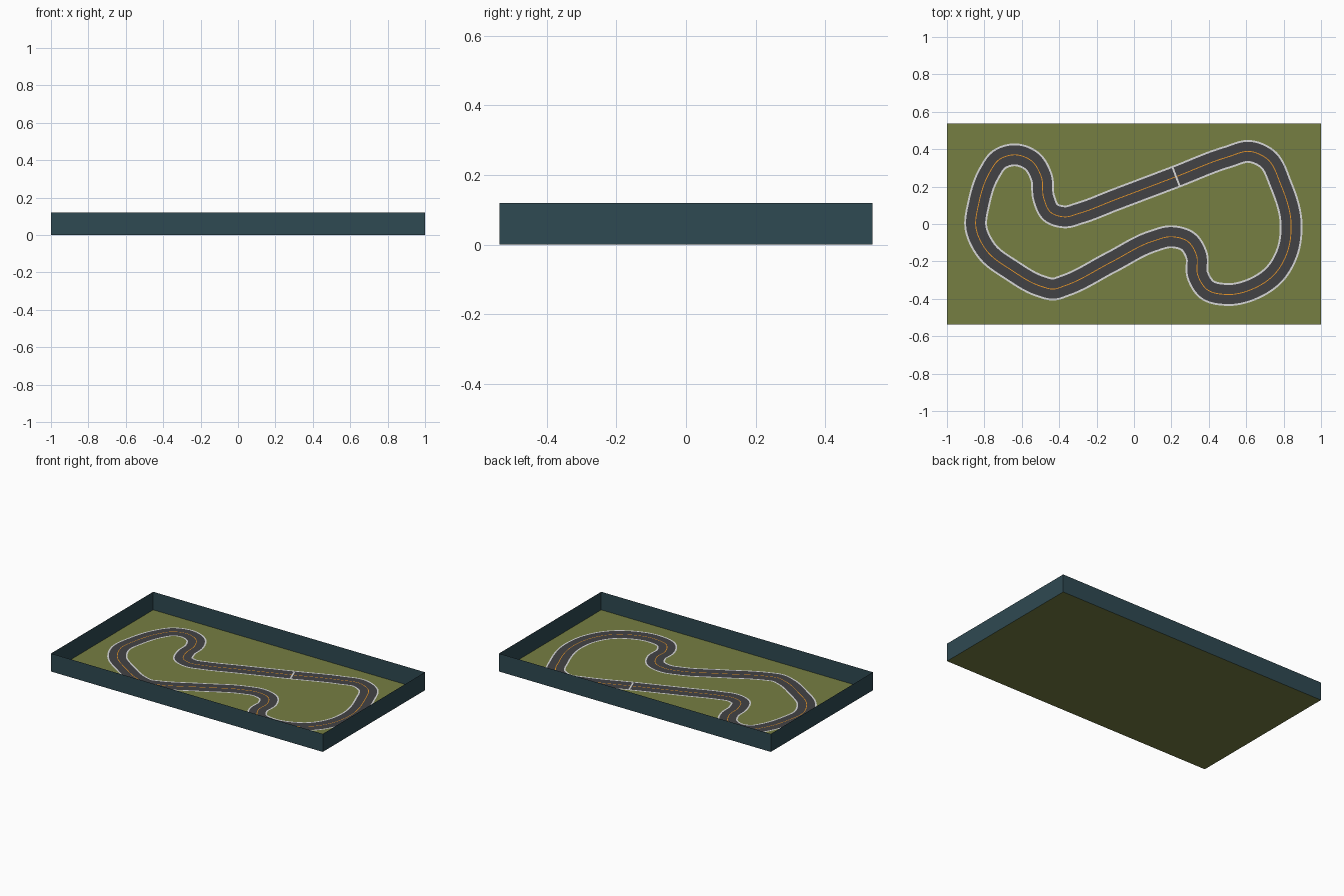
import bpy
from mathutils import Vector

if "Cube" in bpy.data.objects:
    bpy.data.objects.remove(bpy.data.objects["Cube"])


def material(name, rgb):
    m = bpy.data.materials.new(name)
    m.diffuse_color = (*rgb, 1)
    m.use_nodes = True
    m.node_tree.nodes["Principled BSDF"].inputs["Base Color"].default_value = m.diffuse_color
    return m


grass = material("olive grass", (0.18, 0.21, 0.055))
teal = material("dark teal", (0.028, 0.068, 0.085))
asphalt = material("asphalt grey", (0.055, 0.055, 0.06))
white = material("line white", (0.68, 0.68, 0.68))
orange = material("line orange", (0.80, 0.30, 0.02))


def add_mesh(name, verts, faces, mat):
    me = bpy.data.meshes.new(name)
    me.from_pydata(verts, [], faces)
    me.materials.append(mat)
    ob = bpy.data.objects.new(name, me)
    bpy.context.collection.objects.link(ob)
    return ob


# Ground sheet and the four thin walls around it
X, Y, H = 1.0, 0.537, 0.12
corners = [(-X, -Y), (X, -Y), (X, Y), (-X, Y)]
add_mesh("ground", [(x, y, 0) for x, y in corners], [(0, 1, 2, 3)], grass)
add_mesh("surround_wall",
         [(x, y, z) for z in (0, H) for x, y in corners],
         [(i, (i + 1) % 4, 4 + (i + 1) % 4, 4 + i) for i in range(4)], teal)

# Track centre line, clockwise from the bottom of the start straight
path = [(-0.29, 0.058), (-0.1, 0.13), (0.225, 0.253), (0.50, 0.358),
        (0.62, 0.388), (0.71, 0.35), (0.785, 0.21), (0.84, 0.0),
        (0.82, -0.15), (0.75, -0.27), (0.64, -0.345), (0.50, -0.377),
        (0.39, -0.35), (0.34, -0.27), (0.335, -0.17), (0.29, -0.095),
        (0.20, -0.068), (0.10, -0.092), (-0.12, -0.203), (-0.37, -0.33),
        (-0.43, -0.348), (-0.50, -0.332), (-0.65, -0.25), (-0.79, -0.14),
        (-0.845, -0.02), (-0.83, 0.11), (-0.775, 0.27), (-0.72, 0.345),
        (-0.635, 0.37), (-0.545, 0.335), (-0.495, 0.25), (-0.483, 0.14),
        (-0.445, 0.062), (-0.37, 0.038)]


def smooth_loop(points, steps=10):
    # closed spline with spacing-aware tangents
    p = [Vector(q) for q in points]
    n, out = len(p), []

    def slope(i):
        a, b, c = p[i - 1], p[i], p[(i + 1) % n]
        d0, d1 = (b - a).length, (c - b).length
        return ((b - a) / d0 * d1 + (c - b) / d1 * d0) / (d0 + d1)

    for i in range(n):
        j = (i + 1) % n
        d = (p[j] - p[i]).length
        m0, m1 = slope(i) * d, slope(j) * d
        for k in range(steps):
            t = k / steps
            out.append(p[i] * (2*t**3 - 3*t**2 + 1) + m0 * (t**3 - 2*t**2 + t)
                       + p[j] * (3*t**2 - 2*t**3) + m1 * (t**3 - t**2))
    return out


centre = smooth_loop(path)
N = len(centre)


def ribbon(name, inner, outer, z, mat):
    # flat strip between two offsets from the centre line
    verts = []
    for i in range(N):
        d = (centre[(i + 1) % N] - centre[i - 1]).normalized()
        left = Vector((-d.y, d.x))
        for off in (inner, outer):
            q = centre[i] + left * off
            verts.append((q.x, q.y, z))
    faces = [(2*i, 2*i + 1, 2*((i + 1) % N) + 1, 2*((i + 1) % N))
             for i in range(N)]
    ob = add_mesh(name, verts, faces, mat)
    ob.data.flip_normals()
    return ob


ribbon("track_surface", -0.052, 0.052, 0.002, asphalt)
ribbon("left_edge_line", 0.051, 0.061, 0.0025, white)
ribbon("right_edge_line", -0.061, -0.051, 0.0025, white)
ribbon("centre_line", -0.0022, 0.0022, 0.003, orange)

# Start line across the straight
along = (Vector((0.50, 0.358)) - Vector((-0.1, 0.13))).normalized()
across = Vector((-along.y, along.x))
mid = Vector((0.225, 0.253))
quad = [mid + along * a * 0.005 + across * b * 0.055
        for a, b in ((-1, -1), (1, -1), (1, 1), (-1, 1))]
add_mesh("start_line", [(q.x, q.y, 0.004) for q in quad], [(0, 1, 2, 3)], white)
